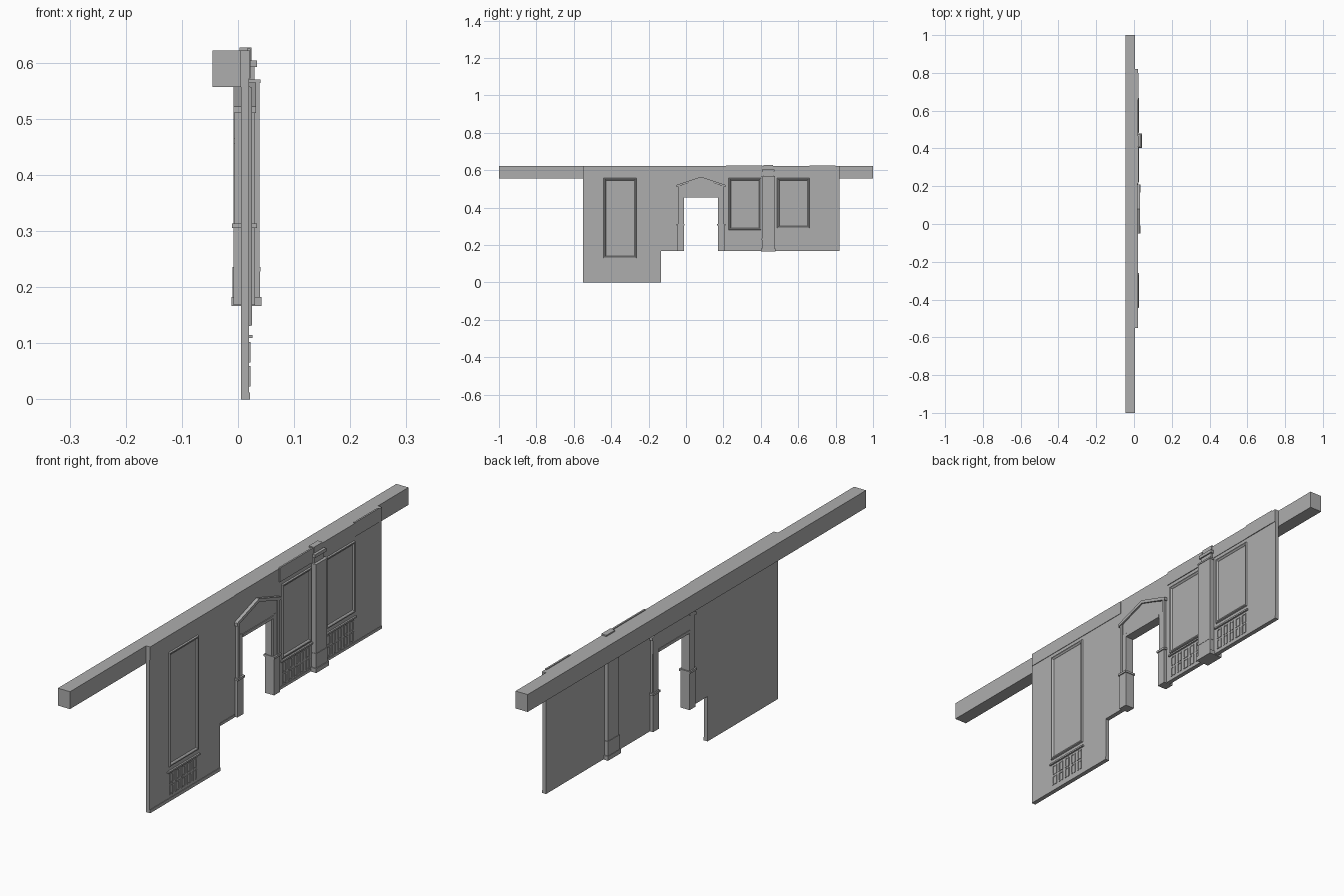
import bpy, bmesh

# Mid-dark grey plaster
plaster = bpy.data.materials.new("plaster_grey")
plaster.diffuse_color = (0.42, 0.42, 0.42, 1)


def make(name, bm):
    bmesh.ops.recalc_face_normals(bm, faces=bm.faces[:])
    me = bpy.data.meshes.new(name)
    bm.to_mesh(me)
    bm.free()
    me.materials.append(plaster)
    ob = bpy.data.objects.new(name, me)
    bpy.context.collection.objects.link(ob)
    return ob


def add_prism(bm, pts, x0, x1):
    """Extrude a (y, z) outline along x."""
    a = [bm.verts.new((x0, y, z)) for y, z in pts]
    b = [bm.verts.new((x1, y, z)) for y, z in pts]
    n = len(pts)
    bm.faces.new(a)
    bm.faces.new(b[::-1])
    for i in range(n):
        j = (i + 1) % n
        bm.faces.new((a[i], a[j], b[j], b[i]))


def add_box(bm, x0, x1, y0, y1, z0, z1):
    add_prism(bm, [(y0, z0), (y1, z0), (y1, z1), (y0, z1)], x0, x1)


def prism(name, pts, x0, x1):
    bm = bmesh.new()
    add_prism(bm, pts, x0, x1)
    return make(name, bm)


def boxes(name, items):
    bm = bmesh.new()
    for it in items:
        add_box(bm, *it)
    return make(name, bm)


def panel(name, y0, y1, z0, z1):
    """Rectangular picture moulding swept from a stepped cross-section."""
    bm = bmesh.new()
    section = [(0.0, 0.019), (0.002, 0.025), (0.006, 0.025), (0.010, 0.022), (0.012, 0.019)]
    rings = []
    for d, x in section:
        rings.append([bm.verts.new((x, y, z)) for y, z in
                      [(y0 + d, z0 + d), (y1 - d, z0 + d), (y1 - d, z1 - d), (y0 + d, z1 - d)]])
    for r in range(len(rings)):
        p, q = rings[r], rings[(r + 1) % len(rings)]
        for i in range(4):
            j = (i + 1) % 4
            bm.faces.new((p[i], p[j], q[j], q[i]))
    return make(name, bm)


def grille(name, y0, y1, z0, z1, pairs=5, rows=2):
    """Rows of paired upright brackets below a ledge."""
    bm = bmesh.new()
    cw, ch, t = (y1 - y0) / pairs, (z1 - z0) / rows, 0.004
    for c in range(pairs):
        mid = y0 + (c + 0.5) * cw
        for r in range(rows):
            s, e = z0 + r * ch + 0.003, z0 + (r + 1) * ch - 0.003
            for side in (-1, 1):
                a, b = mid + side * cw * 0.32, mid + side * 0.003
                m = a - side * t
                add_prism(bm, [(a, s), (b, s), (b, s + t), (m, s + t),
                               (m, e - t), (b, e - t), (b, e), (a, e)], 0.019, 0.022)
    add_box(bm, 0.019, 0.026, y0 - 0.006, y1 + 0.006, z1 + 0.004, z1 + 0.010)
    return make(name, bm)


# Long ceiling beam
boxes("beam", [(-0.045, 0.005, -1, 1, 0.557, 0.622)])

# Stepped wall with the doorway notch
prism("wall", [(-0.55, 0), (-0.135, 0), (-0.135, 0.168), (-0.012, 0.168), (-0.012, 0.46),
               (0.17, 0.46), (0.17, 0.168), (0.82, 0.168), (0.82, 0.622), (-0.55, 0.622)], 0.005, 0.0195)

# Frieze bands at the top, left off above the door, and baseboards
boxes("wall_trim", [(0.012, 0.0215, -0.55, -0.05, 0.572, 0.622),
                    (0.016, 0.0225, 0.215, 0.41, 0.572, 0.625),
                    (0.016, 0.0215, 0.41, 0.66, 0.572, 0.622),
                    (0.016, 0.0225, 0.66, 0.80, 0.572, 0.625),
                    (0.016, 0.0215, 0.80, 0.82, 0.572, 0.622),
                    (0.016, 0.0215, -0.55, -0.135, 0, 0.012),
                    (0.016, 0.0215, -0.135, -0.05, 0.168, 0.178),
                    (0.016, 0.0215, 0.21, 0.82, 0.168, 0.178)])

# Wall panels and the grilles below them
for i, (y0, y1, z0, gz) in enumerate([(-0.44, -0.265, 0.130, 0.02),
                                      (0.228, 0.402, 0.280, 0.180),
                                      (0.487, 0.660, 0.290, 0.180)]):
    panel(f"panel_frame_{i}", y0, y1, z0, 0.558)
    grille(f"grille_{i}", y0, y1, gz, gz + 0.085)

# Door jambs: wide lower block, collar, slimmer upper post
for side in (-1, 1):
    def span(a, b):
        return sorted((0.08 + side * a, 0.08 + side * b))
    boxes("door_jamb", [(-0.008, 0.030, *span(0.090, 0.126), 0.168, 0.305),
                        (-0.011, 0.034, *span(0.087, 0.130), 0.305, 0.313),
                        (-0.006, 0.027, *span(0.092, 0.122), 0.313, 0.470),
                        (-0.004, 0.030, *span(0.112, 0.124), 0.313, 0.515)])

# Pediment with raking mouldings
prism("pediment", [(-0.044, 0.46), (0.204, 0.46), (0.204, 0.510), (0.08, 0.555), (-0.044, 0.510)],
      -0.006, 0.026)
prism("pediment_moulding", [(-0.05, 0.510), (-0.05, 0.522), (0.08, 0.565), (0.21, 0.522), (0.21, 0.510),
                            (0.08, 0.553)], -0.008, 0.032)
boxes("door_lintel_trim", [(-0.008, 0.029, -0.012, 0.172, 0.455, 0.466)])

# Pilaster: stacked blocks (half width, back x, front x, z range)
stack = [(0.038, -0.012, 0.042, 0.166, 0.182), (0.034, -0.010, 0.039, 0.182, 0.228),
         (0.035, -0.010, 0.040, 0.228, 0.236), (0.033, -0.008, 0.038, 0.236, 0.564),
         (0.035, -0.009, 0.040, 0.564, 0.570), (0.028, 0.003, 0.029, 0.570, 0.592),
         (0.033, 0.003, 0.034, 0.592, 0.604), (0.026, 0.003, 0.024, 0.604, 0.627)]
boxes("pilaster", [(b, f, 0.44 - h, 0.44 + h, z0, z1) for h, b, f, z0, z1 in stack])
